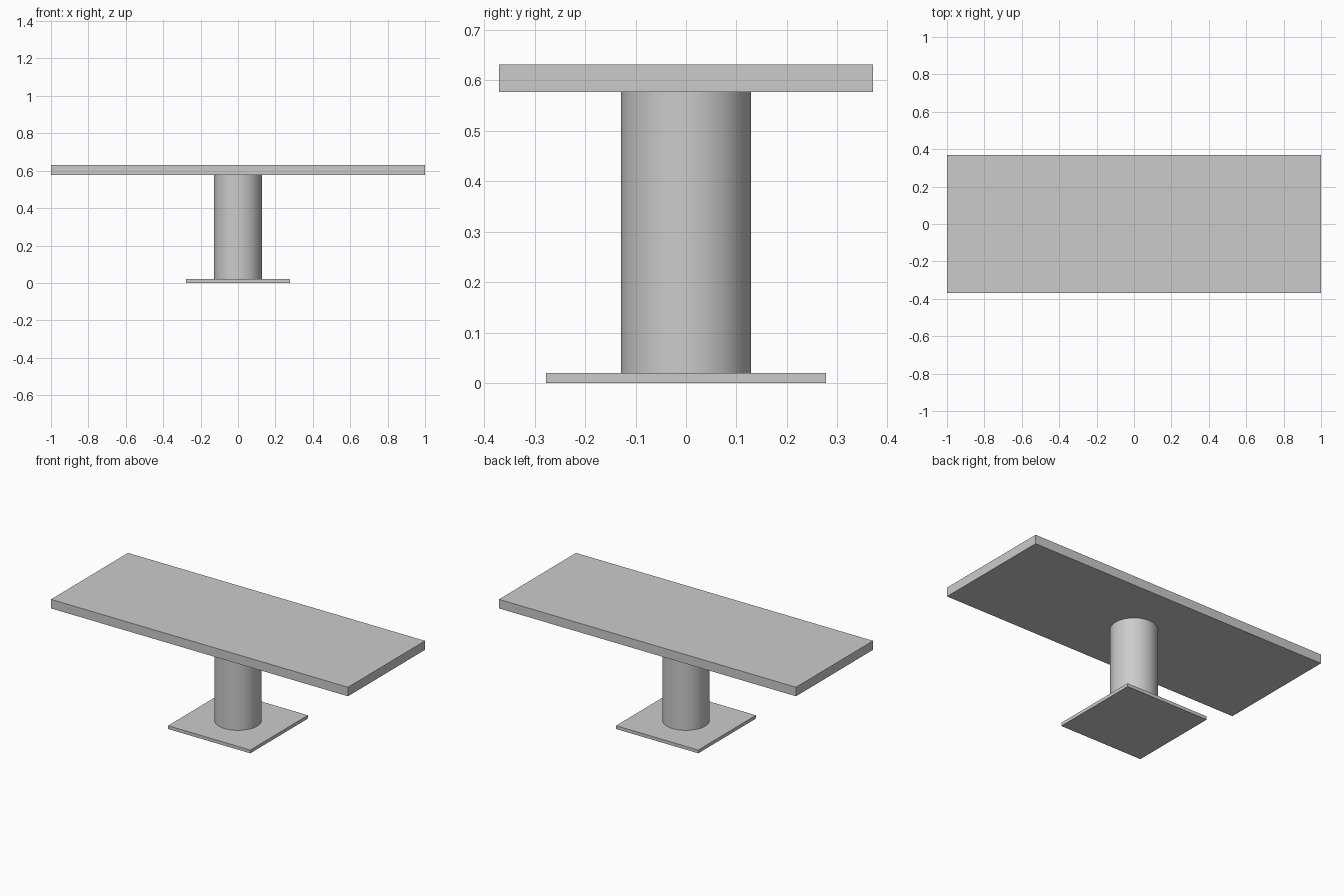
import bpy
import math

default = bpy.data.objects.get("Cube")
if default:
    bpy.data.objects.remove(default, do_unlink=True)

# Single plain grey for the whole table
GREY = (0.6, 0.6, 0.6, 1.0)
grey = bpy.data.materials.new("plain grey")
grey.use_nodes = True
grey.diffuse_color = GREY
grey.node_tree.nodes["Principled BSDF"].inputs["Base Color"].default_value = GREY


def finish(name):
    obj = bpy.context.object
    obj.name = name
    obj.data.materials.append(grey)
    return obj


def slab(name, width, depth, bottom, top):
    bpy.ops.mesh.primitive_cube_add(size=1, location=(0, 0, (bottom + top) / 2))
    bpy.context.object.scale = (width, depth, top - bottom)
    bpy.ops.object.transform_apply(location=False, rotation=False, scale=True)
    return finish(name)


BASE_TOP = 0.02
TOP_BOTTOM = 0.576

# Square foot plate and rectangular table top
slab("base_plate", 0.554, 0.554, 0, BASE_TOP)
slab("table_top", 2.0, 0.74, TOP_BOTTOM, 0.631)

# Round central column
bpy.ops.mesh.primitive_cylinder_add(
    vertices=64, radius=0.129, depth=TOP_BOTTOM - BASE_TOP,
    location=(0, 0, (BASE_TOP + TOP_BOTTOM) / 2))
finish("column")
bpy.ops.object.shade_smooth_by_angle(angle=math.radians(30))
